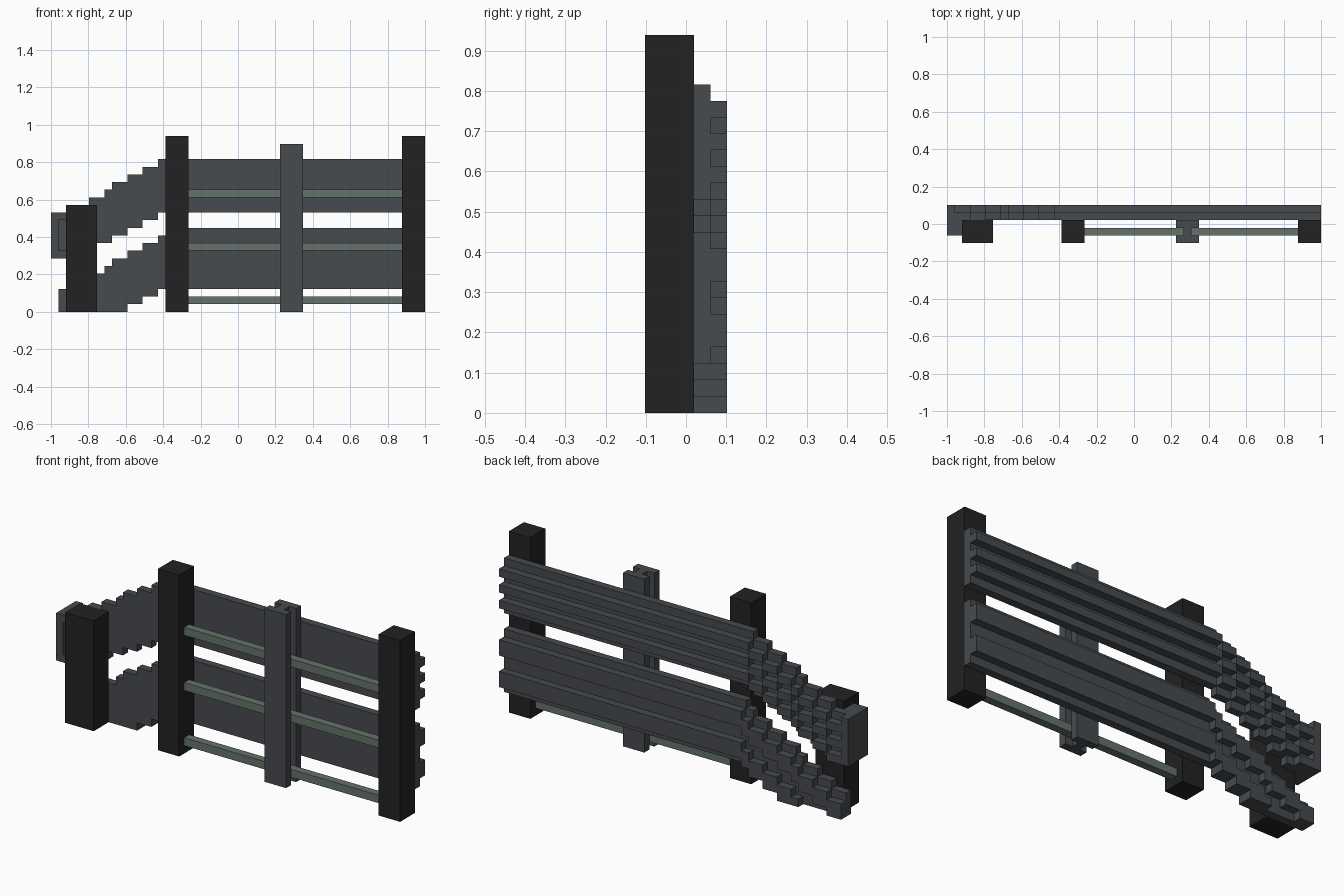
import bpy, bmesh

if "Cube" in bpy.data.objects:
    bpy.data.objects.remove(bpy.data.objects["Cube"])

U = 2 / 49                       # block unit of the model
X0, Y0 = -1.0, -2.5 * U          # grid origin


def material(name, rgb):
    m = bpy.data.materials.new(name)
    m.diffuse_color = (*rgb, 1)
    m.use_nodes = True
    m.node_tree.nodes["Principled BSDF"].inputs["Base Color"].default_value = m.diffuse_color
    return m


BLACK = material("black post", (0.016, 0.016, 0.016))
STEEL = material("dark steel", (0.061, 0.069, 0.076))
ROD = material("green grey rod", (0.130, 0.170, 0.146))


def finish(name, bm, mat):
    bmesh.ops.recalc_face_normals(bm, faces=bm.faces)
    me = bpy.data.meshes.new(name)
    bm.to_mesh(me)
    bm.free()
    me.materials.append(mat)
    ob = bpy.data.objects.new(name, me)
    bpy.context.collection.objects.link(ob)
    return ob


def point(i, j, k):
    return (X0 + i * U, Y0 + j * U, k * U)


def prism(name, profile, k0, k1, mat):
    """Extrude a plan profile given in block units between two heights."""
    bm = bmesh.new()
    face = bm.faces.new([bm.verts.new(point(i, j, k0)) for i, j in profile])
    ext = bmesh.ops.extrude_face_region(bm, geom=[face])
    verts = [v for v in ext["geom"] if isinstance(v, bmesh.types.BMVert)]
    bmesh.ops.translate(bm, verts=verts, vec=(0, 0, (k1 - k0) * U))
    return finish(name, bm, mat)


def box(name, i0, i1, j0, j1, k0, k1, mat):
    return prism(name, [(i0, j0), (i1, j0), (i1, j1), (i0, j1)], k0, k1, mat)


def block_mesh(name, cells, mat):
    """Skin a set of blocks with only the exposed faces."""
    bm = bmesh.new()
    for c in cells:
        for axis in range(3):
            for side in (0, 1):
                n = list(c)
                n[axis] += 2 * side - 1
                if tuple(n) in cells:
                    continue
                a, b = (axis + 1) % 3, (axis + 2) % 3
                loop = [(0, 0), (1, 0), (1, 1), (0, 1)]
                quad = []
                for u, v in (loop if side else loop[::-1]):
                    p = list(c)
                    p[axis] += side
                    p[a] += u
                    p[b] += v
                    quad.append(bm.verts.new(point(*p)))
                bm.faces.new(quad)
    bmesh.ops.remove_doubles(bm, verts=bm.verts, dist=1e-5)
    bmesh.ops.dissolve_limit(bm, angle_limit=0.01, verts=bm.verts, edges=bm.edges)
    return finish(name, bm, mat)


def rail_cells(first, tops, bottoms, top, bottom, ridges):
    """Back plate plus ridges; the ridges follow the stepped top edge."""
    cells = set()
    for i in range(first, 49):
        n = i - first
        t = tops[n] if n < len(tops) else top
        b = bottoms[n] if n < len(bottoms) else bottom
        cells |= {(i, 3, k) for k in range(b, t)}
        cells |= {(i, 4, t - r) for r in ridges if t - r >= b}
    return cells


# Posts
box("short_end_post", 2, 6, 0, 3, 0, 14, BLACK)
box("left_post", 15, 18, 0, 3, 0, 23, BLACK)
box("right_post", 46, 49, 0, 3, 0, 23, BLACK)

# Middle I-beam post
prism("i_beam_post", [(30, 0), (33, 0), (33, 1), (32, 1), (32, 2), (33, 2),
                      (33, 3), (30, 3), (30, 2), (31, 2), (31, 1), (30, 1)],
      0, 22, STEEL)

# Horizontal rods, on both sides of the beam
for n, k in enumerate((1, 8, 15)):
    box(f"rod_left_{n + 1}", 18, 31, 1, 2, k, k + 1, ROD)
    box(f"rod_right_{n + 1}", 32, 46, 1, 2, k, k + 1, ROD)

# Upper rail, with its end turned round towards the front
upper = rail_cells(1, [13, 13, 14, 14, 15, 15, 16, 17, 17, 18, 18, 19, 19],
                   [7, 7, 7, 8, 8, 9, 9, 10, 10, 11, 11, 12, 12],
                   20, 13, (2, 4, 6))
upper |= {(0, j, k) for j in range(1, 5) for k in range(7, 13)}
upper |= {(1, 2, k) for k in range(7, 13)}
upper |= {(1, 1, k) for k in (7, 12)}
block_mesh("upper_rail", upper, STEEL)

# Lower rail, sloping down to the ground
lower = rail_cells(1, [3, 3, 4, 4, 5, 5, 6, 7, 7, 8, 8, 9, 9, 10],
                   [0] * 9 + [1, 1, 2, 2], 11, 3, (2, 3, 6, 7))
block_mesh("lower_rail", lower, STEEL)
